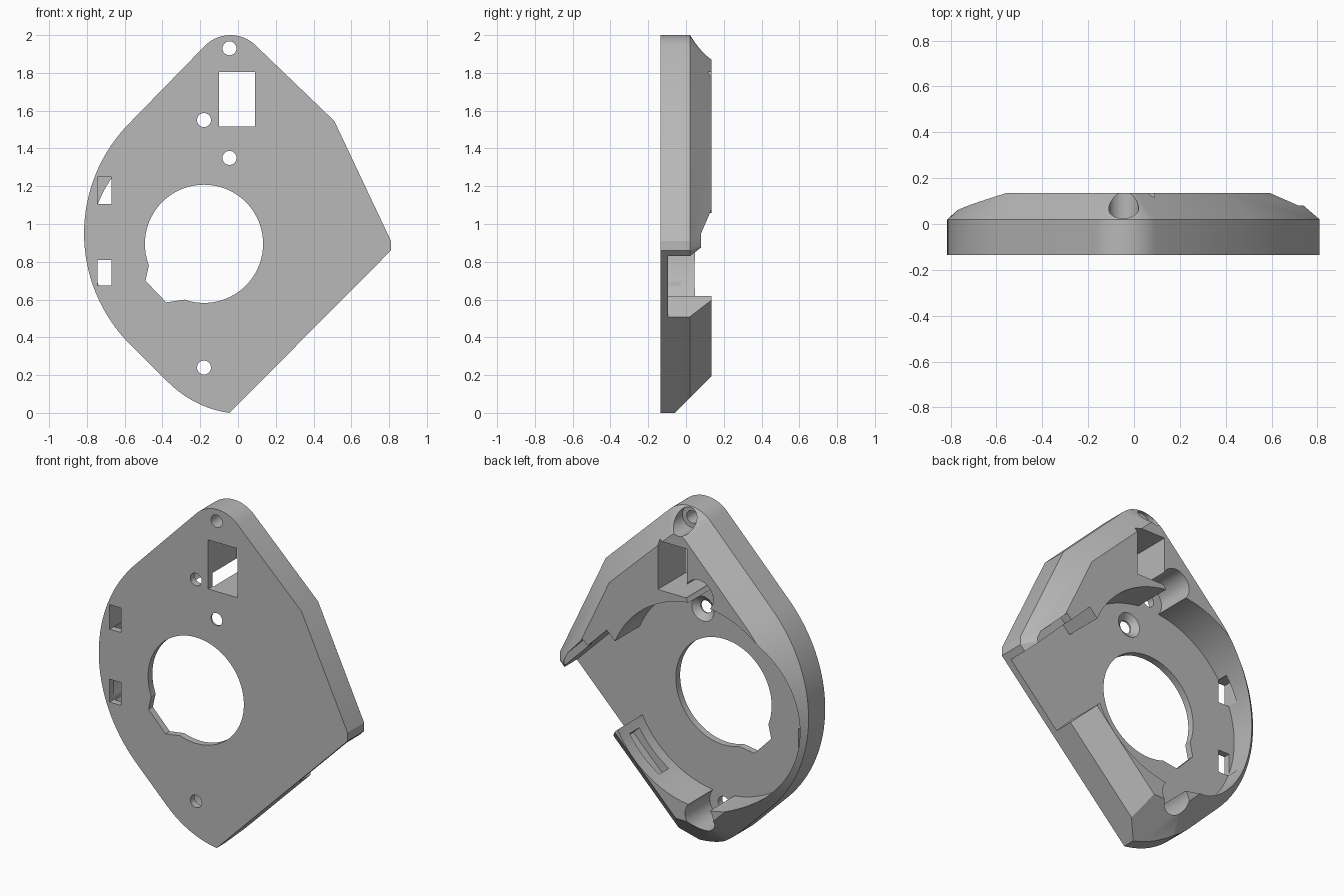
import bpy, bmesh, math
from mathutils import Matrix

if "Cube" in bpy.data.objects:
    bpy.data.objects.remove(bpy.data.objects["Cube"])

FRONT, FLOOR, RIM, BACK = -0.135, -0.095, 0.02, 0.135
CX, CZ = -0.18, 0.895          # centre of the round cavity
S = math.sqrt(0.5)


def arc(cx, cz, r, a0, a1, n):
    return [(cx + r * math.cos(math.radians(a0 + (a1 - a0) * i / n)),
             cz + r * math.sin(math.radians(a0 + (a1 - a0) * i / n))) for i in range(n + 1)]


def circle(cx, cz, r, n=32):
    return arc(cx, cz, r, 0, 360, n)[:-1]


def diag(d, l):
    # point at distance d toward the lower right and l toward the upper right
    return (CX + (d + l) * S, CZ + (l - d) * S)


def inset(poly, dist):
    # shrink a convex counter-clockwise outline by clipping with moved edges
    out = poly[:]
    for (ax, az), (bx, bz) in zip(poly, poly[1:] + poly[:1]):
        length = math.hypot(bx - ax, bz - az)
        if length < 1e-5:
            continue
        nx, nz = -(bz - az) / length, (bx - ax) / length
        side = lambda p: (p[0] - ax) * nx + (p[1] - az) * nz - dist
        new = []
        for p, q in zip(out, out[1:] + out[:1]):
            sp, sq = side(p), side(q)
            if sp >= 0:
                new.append(p)
            if sp * sq < 0:
                t = sp / (sp - sq)
                new.append((p[0] + t * (q[0] - p[0]), p[1] + t * (q[1] - p[1])))
        out = new
    return out


def make(name, bm):
    bmesh.ops.recalc_face_normals(bm, faces=bm.faces[:])
    me = bpy.data.meshes.new(name)
    bm.to_mesh(me)
    bm.free()
    ob = bpy.data.objects.new(name, me)
    bpy.context.collection.objects.link(ob)
    return ob


def prism(name, pts, y0, y1, end_pts=None):
    bm = bmesh.new()
    a = [bm.verts.new((x, y0, z)) for x, z in pts]
    b = [bm.verts.new((x, y1, z)) for x, z in (end_pts or pts)]
    n = len(a)
    bm.faces.new(a)
    bm.faces.new(b)
    for i in range(n):
        bm.faces.new((a[i], a[(i + 1) % n], b[(i + 1) % n], b[i]))
    return make(name, bm)


def rect(x0, x1, z0, z1):
    return [(x0, z0), (x1, z0), (x1, z1), (x0, z1)]


def cut(body, cutter):
    cutter.hide_render = True
    mod = body.modifiers.new("cut", 'BOOLEAN')
    mod.operation = 'DIFFERENCE'
    mod.solver = 'EXACT'
    mod.object = cutter
    bpy.context.view_layer.objects.active = body
    bpy.ops.object.modifier_apply(modifier=mod.name)
    bpy.data.objects.remove(cutter)


# Housing: rounded outline with a sloped rim toward the back
outline = ([(-0.045, 0.0), (0.81, 0.86), (0.81, 0.91), (0.51, 1.545)]
           + arc(-0.04, 1.81, 0.19, 45, 135, 20)
           + arc(0.015, 0.95, 0.83, 135, 225, 32)
           + arc(0.04, 0.573, 0.58, 225, 261, 12)[:-1])
bm = bmesh.new()
for pts, y in ((outline, FRONT), (outline, RIM), (inset(outline, 0.125), BACK)):
    for x, z in pts:
        bm.verts.new((x, y, z))
hull = bmesh.ops.convex_hull(bm, input=bm.verts[:])
junk = [g for g in hull["geom_interior"] + hull["geom_unused"] if isinstance(g, bmesh.types.BMVert)]
bmesh.ops.delete(bm, geom=list(set(junk)), context='VERTS')
bmesh.ops.dissolve_limit(bm, angle_limit=0.005, verts=bm.verts[:], edges=bm.edges[:])
housing = make("housing", bm)

# Sloped cut across the bottom tip
bm = bmesh.new()
bmesh.ops.create_cube(bm, size=1.0, matrix=Matrix.Translation((0, 0.06, 0.12))
                      @ Matrix.Rotation(math.radians(45), 4, 'X')
                      @ Matrix.Translation((0, 0, -0.5)))
tip = make("tip_cutter", bm)
cut(housing, tip)

# Round cavity, screw notches and the side channel
cut(housing, prism("cavity", circle(CX, CZ, 0.6, 96), FLOOR, 0.4))
for z in (1.55, 0.24):
    cut(housing, prism("notch", circle(CX, z, 0.092), FLOOR, 0.41))
cut(housing, prism("channel", [diag(0.22, 0.18), diag(1.3, 0.18),
                               diag(1.3, 0.632), diag(0.22, 0.632)], FLOOR, 0.42))
cut(housing, prism("channel_step", [diag(0.4, 0.5), diag(1.3, 0.5),
                                    diag(1.3, 0.675), diag(0.4, 0.675)], 0.08, 0.43))

# Slot in the inner wall of the lower flap
cut(housing, prism("slot", [diag(0.45, -0.14), diag(0.64, -0.14),
                            diag(0.64, 0.13), diag(0.45, 0.13)], -0.03, 0.06))

# Main opening with its angled key
cut(housing, prism("main_hole", circle(CX, CZ, 0.313, 72), -0.3, 0.3))
cut(housing, prism("key", [(-0.47, 0.79), (-0.49, 0.70), (-0.38, 0.585), (-0.28, 0.60),
                           (-0.2, 0.85)], -0.31, 0.31))

# Rectangular window and the two tab sockets
cut(housing, prism("window", rect(-0.1, 0.09, 1.515, 1.805), -0.32, 0.32))
for z0, z1 in ((1.105, 1.25), (0.675, 0.81)):
    cut(housing, prism("socket", rect(-0.745, -0.67, z0, z1), -0.33, -0.03))

# Screw holes, the top bore and a countersink
for x, z in ((-0.045, 1.93), (CX, 1.55), (-0.045, 1.35), (CX, 0.24)):
    cut(housing, prism("screw_hole", circle(x, z, 0.037), -0.34, 0.34))
cut(housing, prism("bore", circle(-0.045, 1.93, 0.065), 0.005, 0.35))
cut(housing, prism("countersink", circle(-0.045, 1.35, 0.037), -0.125, -0.085,
                   circle(-0.045, 1.35, 0.085)))

# Colour and shading
grey = bpy.data.materials.new("plain_grey")
grey.diffuse_color = (0.48, 0.48, 0.48, 1)
grey.use_nodes = True
grey.node_tree.nodes["Principled BSDF"].inputs["Base Color"].default_value = grey.diffuse_color
housing.data.materials.clear()
housing.data.materials.append(grey)
for f in housing.data.polygons:
    f.material_index = 0
bpy.ops.object.select_all(action='DESELECT')
housing.select_set(True)
bpy.context.view_layer.objects.active = housing
bpy.ops.object.shade_smooth_by_angle(angle=math.radians(25))
